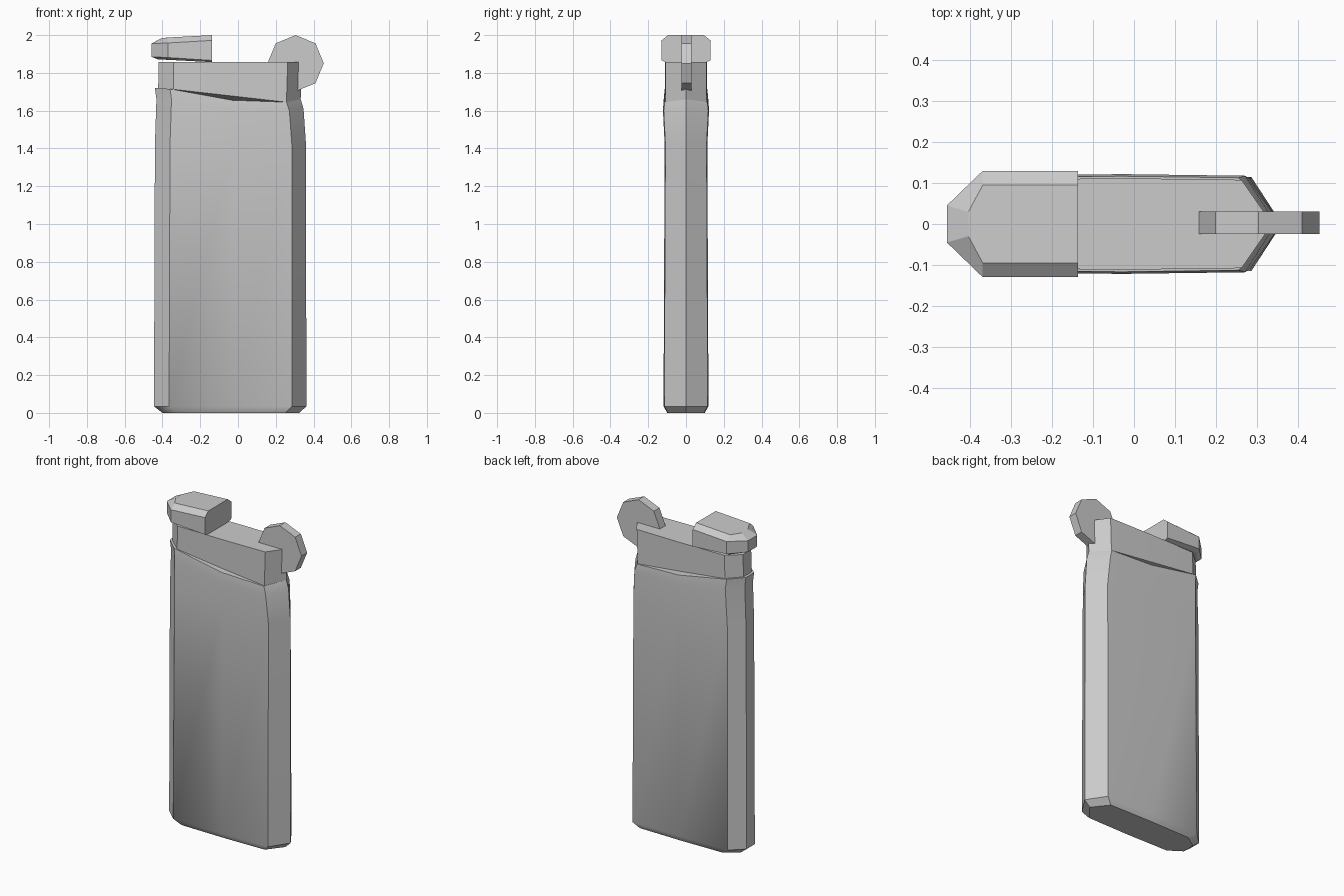
import bpy, bmesh, math

if "Cube" in bpy.data.objects:
    bpy.data.objects.remove(bpy.data.objects["Cube"])


def finish(name, bm, smooth=True):
    bmesh.ops.recalc_face_normals(bm, faces=bm.faces)
    mesh = bpy.data.meshes.new(name)
    bm.to_mesh(mesh)
    bm.free()
    ob = bpy.data.objects.new(name, mesh)
    bpy.context.collection.objects.link(ob)
    if smooth:
        bpy.ops.object.select_all(action='DESELECT')
        bpy.context.view_layer.objects.active = ob
        ob.select_set(True)
        bpy.ops.object.shade_smooth_by_angle(angle=math.radians(35))
    return ob


def loft(name, rings, smooth=True):
    """Skin rings of (x, y, z) points and close both ends."""
    bm = bmesh.new()
    rows = [[bm.verts.new(p) for p in ring] for ring in rings]
    n = len(rows[0])
    for a, b in zip(rows, rows[1:]):
        for i in range(n):
            j = (i + 1) % n
            bm.faces.new((a[i], a[j], b[j], b[i]))
    bm.faces.new(rows[0][::-1])
    bm.faces.new(rows[-1])
    return finish(name, bm, smooth)


def outline(left, right, width, zs):
    """Long plan shape: blunt chamfered left end, pointed right end."""
    half = [(left, 0.04), (left + 0.08, width), (-0.03, width + 0.004),
            (right - 0.075, width)]
    half = [(x, y, z) for (x, y), z in zip(half, zs)]
    return ([(x, -y, z) for x, y, z in half] + [(right, 0, zs[4])] + half[::-1])


# Fuel body with chamfered base and slightly bulged, sloping shoulder
loft("body", [
    outline(-0.40, 0.325, 0.095, [0] * 5),
    outline(-0.445, 0.362, 0.115, [0.035] * 5),
    outline(-0.44, 0.36, 0.109, [1.42] * 5),
    outline(-0.432, 0.347, 0.118, [1.66, 1.66, 1.60, 1.60, 1.61]),
    outline(-0.44, 0.332, 0.113, [1.72, 1.715, 1.655, 1.645, 1.66]),
])

# Wind guard collar
loft("collar", [
    outline(-0.425, 0.33, 0.108, [1.6] * 5),
    outline(-0.42, 0.338, 0.108, [1.857] * 5),
])


# Thumb button with chamfered left end and bevelled top
def button_ring(left, nose, width, z_left, z_right):
    half = [(left, nose, z_left), (-0.37, width, z_left + 0.2 * (z_right - z_left)),
            (-0.137, width, z_right)]
    return [(x, -y, z) for x, y, z in half] + half[::-1]


loft("button", [
    button_ring(-0.425, 0.04, 0.105, 1.872, 1.857),
    button_ring(-0.458, 0.045, 0.13, 1.885, 1.866),
    button_ring(-0.458, 0.045, 0.13, 1.955, 1.972),
    button_ring(-0.405, 0.03, 0.095, 1.984, 2.0),
], smooth=False)

# Eight-sided spark wheel
wheel = []
for y in (-0.025, 0.03):
    wheel.append([(0.305 + 0.149 * math.cos(k * math.pi / 4), y,
                   1.851 + 0.149 * math.sin(k * math.pi / 4)) for k in range(8)])
loft("spark_wheel", wheel, smooth=False)
